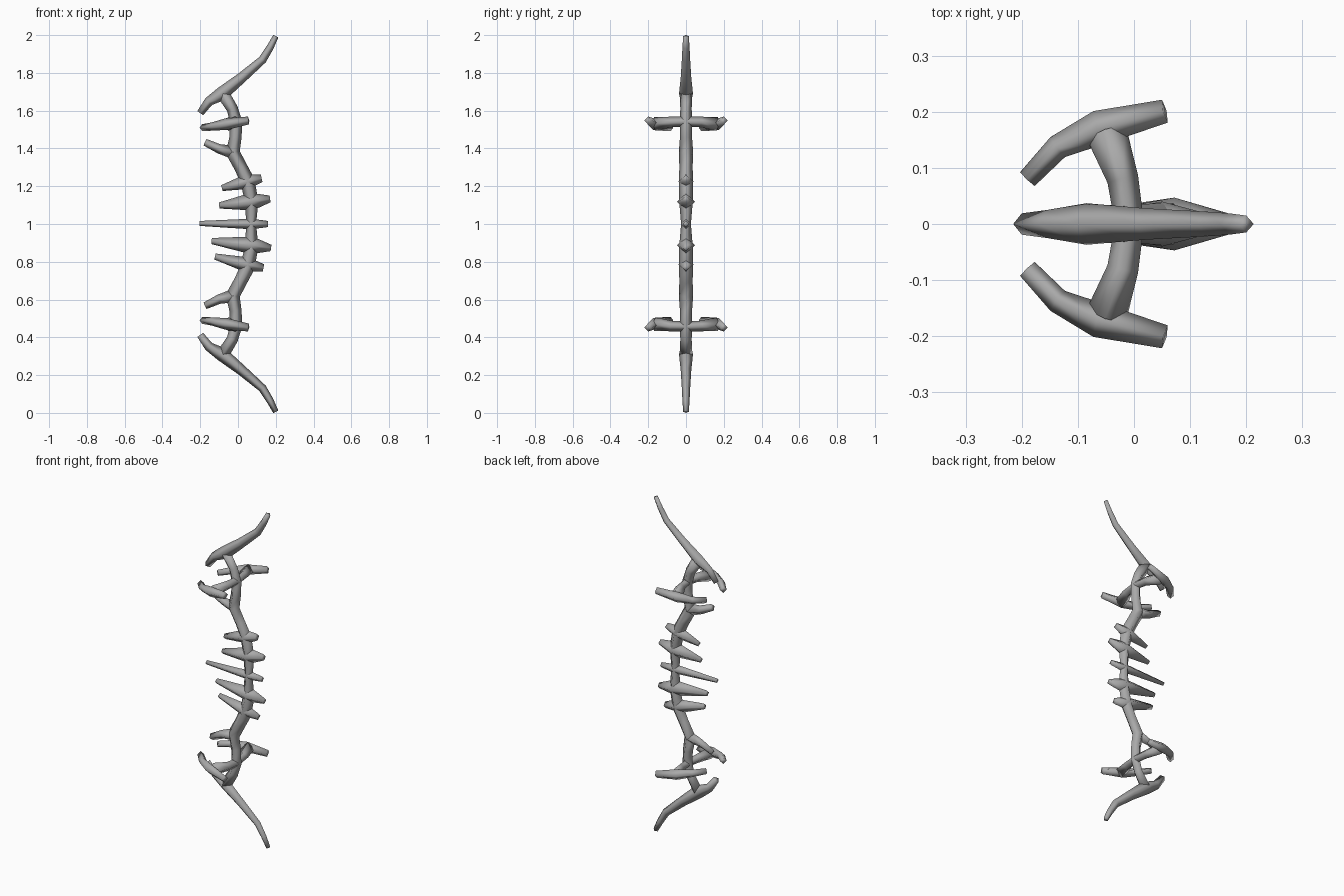
import bpy, bmesh
from mathutils import Vector

cube = bpy.data.objects.get("Cube")
if cube:
    bpy.data.objects.remove(cube, do_unlink=True)

grey = bpy.data.materials.new("bone_grey")
grey.use_nodes = True
grey.diffuse_color = (0.4, 0.4, 0.4, 1)
grey.node_tree.nodes["Principled BSDF"].inputs["Base Color"].default_value = (0.4, 0.4, 0.4, 1)


def tube(name, path, normal):
    """Sweep a diamond section along (point, radius) pairs lying in the plane of normal."""
    pts = [Vector(p) for p, r in path]
    bm = bmesh.new()
    rings = []
    for i, (p, (_, r)) in enumerate(zip(pts, path)):
        before = (p - pts[i - 1]).normalized() if i else Vector()
        after = (pts[i + 1] - p).normalized() if i < len(pts) - 1 else Vector()
        t = (before + after).normalized()
        up = t.cross(Vector(normal)).normalized()
        side = up.cross(t)
        rings.append([bm.verts.new(p + d * r) for d in (side, up, -side, -up)])
    for a, b in zip(rings, rings[1:]):
        for k in range(4):
            j = (k + 1) % 4
            bm.faces.new((a[k], a[j], b[j], b[k]))
    bm.faces.new(rings[0])
    bm.faces.new(rings[-1])
    bmesh.ops.recalc_face_normals(bm, faces=bm.faces)
    for f in bm.faces:
        f.smooth = True
    mesh = bpy.data.meshes.new(name)
    bm.to_mesh(mesh)
    bm.free()
    mesh.materials.append(grey)
    obj = bpy.data.objects.new(name, mesh)
    bpy.context.collection.objects.link(obj)


def flat(points, flip=False):
    """Turn (x, z, radius) into points on the y = 0 plane, optionally mirrored about z = 1."""
    return [((x, 0, 2 - z if flip else z), r) for x, z, r in points]


Y, Z = (0, 1, 0), (0, 0, 1)

# Central spine, symmetric about its middle
half = [(-0.08, 1.69, 0.034), (-0.03, 1.61, 0.03), (-0.01, 1.54, 0.033),
        (-0.013, 1.46, 0.032), (-0.028, 1.38, 0.038), (0.015, 1.3, 0.035),
        (0.05, 1.23, 0.038), (0.072, 1.12, 0.036)]
tube("spine", flat(half) + flat([(0.07, 1, 0.026)]) + flat(half, True)[::-1], Y)

for end, flip in (("upper", False), ("lower", True)):
    # Long curved limb with its hooked inner end
    tube(end + "_limb", flat([
        (-0.2, 1.587, 0.019), (-0.155, 1.648, 0.025), (-0.085, 1.69, 0.037),
        (0.02, 1.775, 0.028), (0.13, 1.87, 0.022), (0.17, 1.935, 0.019),
        (0.2, 1.994, 0.015)], flip), Y)
    # Short prong
    tube(end + "_prong", flat([
        (-0.175, 1.433, 0.019), (-0.1, 1.398, 0.025), (-0.025, 1.38, 0.036)], flip), Y)

    # Crossbar carrying a curved arm at each side
    def level(points, s=1):
        return [((x, s * y, 2 - z if flip else z), r) for x, y, z, r in points]

    bar = [(-0.05, 0.165, 1.53, 0.037), (-0.02, 0.08, 1.54, 0.028)]
    tube(end + "_crossbar",
         level(bar) + level([(-0.008, 0, 1.542, 0.026)]) + level(bar, -1)[::-1], Z)
    for side, s in (("back", 1), ("front", -1)):
        tube(end + "_" + side + "_arm", level([
            (-0.19, 0.08, 1.51, 0.018), (-0.136, 0.137, 1.516, 0.022),
            (-0.062, 0.172, 1.529, 0.031), (0.055, 0.201, 1.548, 0.021)], s), Z)

# Spikes through the spine: left tip, thick root, right tip
spikes = [
    ("top", (-0.085, 1.19, 0.016), (0.05, 1.225, 0.04), (0.125, 1.242, 0.02)),
    ("high", (-0.1, 1.098, 0.016), (0.072, 1.118, 0.047), (0.17, 1.133, 0.018)),
    ("middle", (-0.205, 1.003, 0.013), (0.07, 1, 0.028), (0.16, 1, 0.016)),
    ("low", (-0.14, 0.91, 0.016), (0.072, 0.887, 0.047), (0.175, 0.873, 0.017)),
    ("bottom", (-0.122, 0.828, 0.016), (0.045, 0.785, 0.04), (0.135, 0.768, 0.019)),
]
for name, *points in spikes:
    tube(name + "_spike", flat(points), Y)
